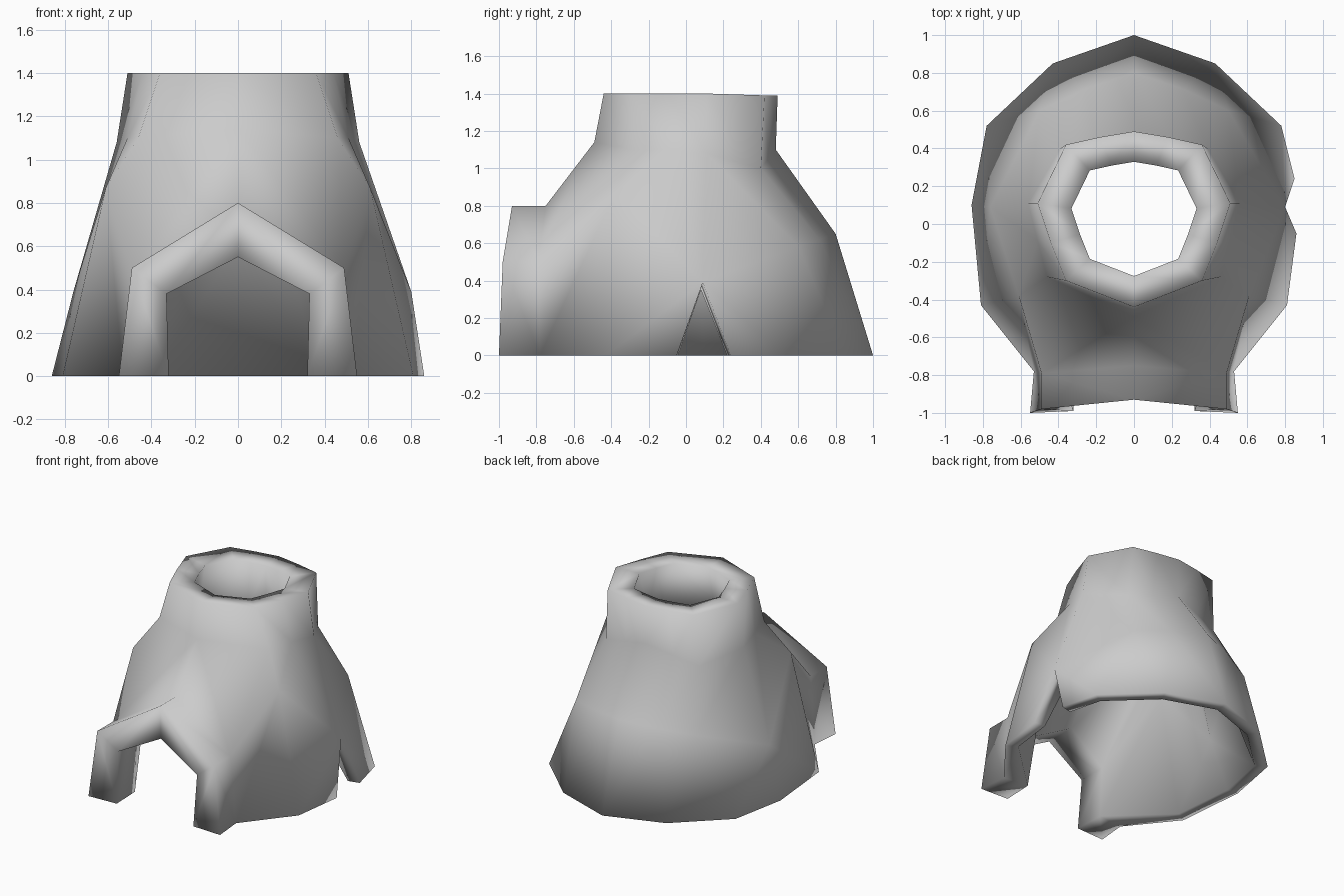
import bpy, bmesh

if "Cube" in bpy.data.objects:
    bpy.data.objects.remove(bpy.data.objects["Cube"])

# Outer profile of one half: columns run from the back (0) to the front (6),
# each listed from the ground up: base, mid, shoulder, neck top
COLS = {
    0: [(0, 1.0, 0), (0, .80, .65), (0, .48, 1.1), (0, .49, 1.39)],
    1: [(.43, .85, 0), (.26, .715, .62), (.20, .44, 1.05), (.18, .46, 1.39)],
    2: [(.78, .52, 0), (.50, .60, .585), (.39, .40, 1.0), (.36, .42, 1.39)],
    3: [(.86, .10, 0), (.76, .09, .39), (.56, .11, 1.08), (.51, .11, 1.4)],
    4: [(.81, -.43, 0), (.61, -.38, .87), (.51, -.09, 1.1), (.44, -.10, 1.4)],
    5: [(.53, -.78, 0), (.49, -.79, .50), (.46, -.28, 1.1), (.36, -.30, 1.4)],
    6: [None, (0, -.75, .80), (0, -.49, 1.14), (0, -.44, 1.4)],
    7: [(.55, -1.0, 0), (.49, -.98, .50)],      # front edge of the doorway
    8: [None, (0, -.93, .80)],                  # doorway peak
}
# Inner doorway positions; everywhere else the wall is scaled inward
INNER = {
    (5, 0): (.33, -.76, 0), (5, 1): (.33, -.74, .38), (6, 1): (0, -.68, .55),
    (7, 0): (.32, -.99, 0), (7, 1): (.33, -.96, .38), (8, 1): (0, -.92, .55),
}
SCALE = [.90, .83, .69, .65]
DROP = [0, .04, .04, .01]

bm = bmesh.new()
outer, inner = {}, {}


def inward(p, k, l):
    if (k, l) in INNER:
        return INNER[k, l]
    f = SCALE[l]
    return (p[0] * f, .03 + (p[1] - .03) * f, p[2] - DROP[l])


def add(name, po, pi, s):
    outer[name] = bm.verts.new((po[0] * s, po[1], po[2]))
    inner[name] = bm.verts.new((pi[0] * s, pi[1], pi[2]))


def key(s, k, l):
    """Make the outer and inner vertex once, shared on the centre line."""
    name = (0 if k in (0, 6, 8) else s, k, l)
    if name not in outer:
        p = COLS[k][l]
        if name == (1, 3, 1):           # notch tip bulges slightly
            p = (.80, .09, .39)
        add(name, p, inward(p, k, l), s)
    return name


# The right wall is split at the base by a triangular notch
for tag, p in (("notch_back", (.85, .24, 0)), ("notch_front", (.86, -.05, 0))):
    add(tag, p, inward(p, 3, 0), 1)

edges = {}


def wall(names):
    bm.faces.new([outer[n] for n in names])
    bm.faces.new([inner[n] for n in reversed(names)])
    for a, b in zip(names, names[1:] + names[:1]):
        e = frozenset((a, b))
        edges[e] = None if e in edges else (a, b)


for s in (1, -1):
    # Body and neck
    for k in range(6):
        for l in range(3):
            if k == 5 and l == 0:
                continue
            q = [key(s, k, l), key(s, k + 1, l), key(s, k + 1, l + 1), key(s, k, l + 1)]
            if s == 1 and l == 0 and k == 2:
                q[1] = "notch_back"
            if s == 1 and l == 0 and k == 3:
                q[0] = "notch_front"
            if l == 0 and k in (2, 3, 4):   # twisted lower panels
                if k == 2:
                    q = q[1:] + q[:1]
                wall([q[0], q[1], q[3]])
                wall([q[1], q[2], q[3]])
            else:
                wall(q)
    # Doorway side and roof
    wall([key(s, 5, 0), key(s, 7, 0), key(s, 7, 1), key(s, 5, 1)])
    wall([key(s, 5, 1), key(s, 7, 1), key(s, 8, 1), key(s, 6, 1)])

# Rims joining the outer and inner wall along every open edge
for e in edges.values():
    if e:
        a, b = e
        bm.faces.new([outer[b], outer[a], inner[a], inner[b]])

loose = [v for v in bm.verts if not v.link_faces]
bmesh.ops.delete(bm, geom=loose, context='VERTS')
bmesh.ops.recalc_face_normals(bm, faces=bm.faces)
for f in bm.faces:
    f.smooth = True
mesh = bpy.data.meshes.new("clay_oven")
bm.to_mesh(mesh)
bm.free()
oven = bpy.data.objects.new("clay_oven", mesh)
bpy.context.collection.objects.link(oven)
